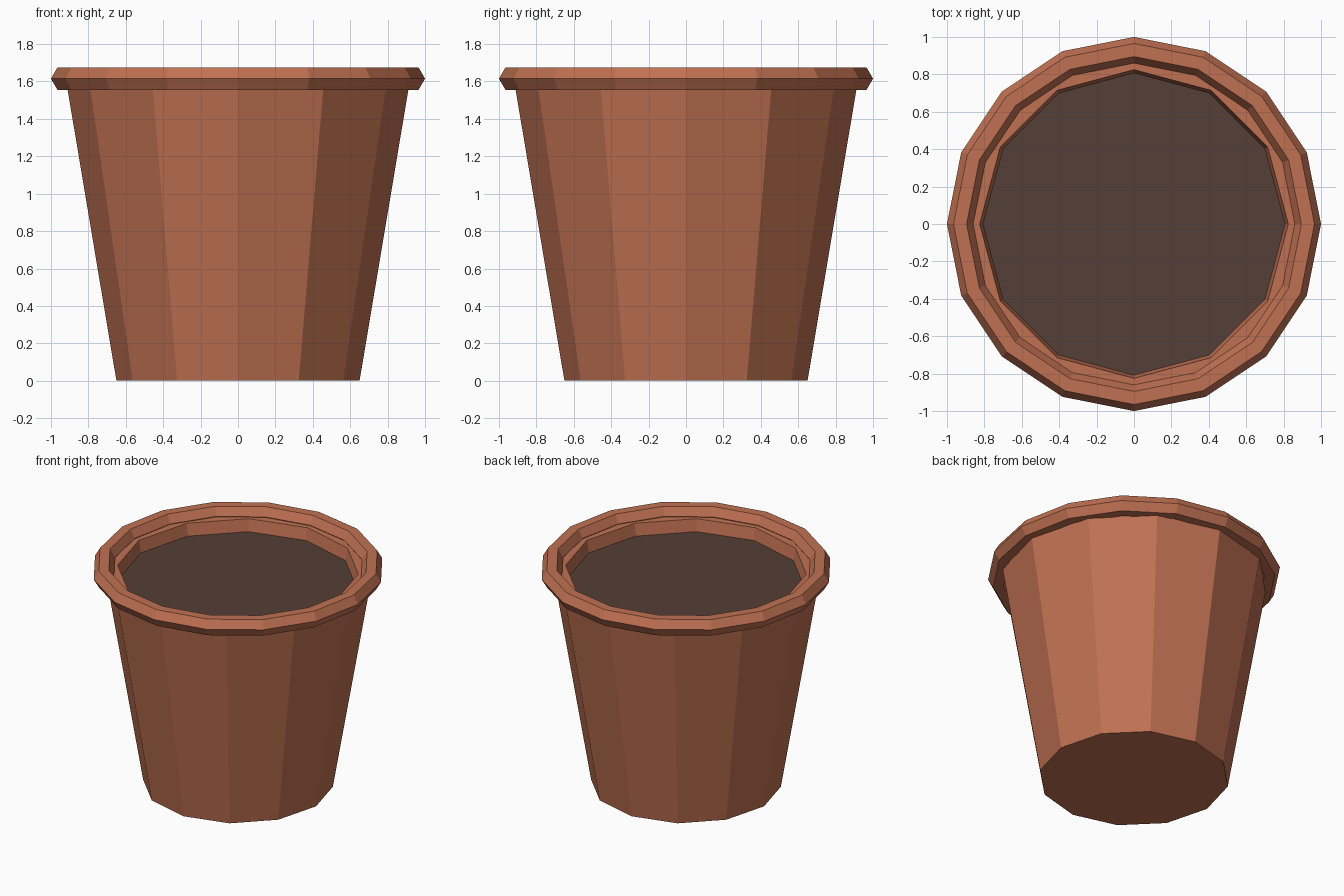
import bpy, bmesh
from math import cos, sin, pi

if "Cube" in bpy.data.objects:
    bpy.data.objects.remove(bpy.data.objects["Cube"])


def material(name, color):
    mat = bpy.data.materials.new(name)
    mat.diffuse_color = (*color, 1)
    mat.use_nodes = True
    mat.node_tree.nodes["Principled BSDF"].inputs["Base Color"].default_value = mat.diffuse_color
    return mat


def ring(bm, radius, z, sides):
    return [bm.verts.new((radius * cos(2 * pi * i / sides),
                          radius * sin(2 * pi * i / sides), z))
            for i in range(sides)]


def lathe(name, profile, sides, mat, closed=False, cap_start=False, cap_end=False):
    """Revolve (radius, z) points around the z axis with flat facets."""
    bm = bmesh.new()
    rings = [ring(bm, r, z, sides) for r, z in profile]
    pairs = list(zip(rings, rings[1:]))
    if closed:
        pairs.append((rings[-1], rings[0]))
    for a, b in pairs:
        for i in range(sides):
            j = (i + 1) % sides
            bm.faces.new((a[i], a[j], b[j], b[i]))
    if cap_start:
        bm.faces.new(rings[0][::-1])
    if cap_end:
        bm.faces.new(rings[-1])
    mesh = bpy.data.meshes.new(name)
    bm.to_mesh(mesh)
    bm.free()
    mesh.materials.append(mat)
    obj = bpy.data.objects.new(name, mesh)
    bpy.context.collection.objects.link(obj)
    return obj


terracotta = material("terracotta", (0.53, 0.165, 0.085))
earth = material("earth", (0.09, 0.05, 0.038))

SOIL_Z = 1.52

# Tapered twelve-sided pot with wall thickness, open down to the soil
lathe("pot_body", [(0.65, 0), (0.92, 1.61), (0.825, 1.61), (0.808, SOIL_Z)],
      12, terracotta, cap_start=True)

# Soil surface filling the pot
lathe("soil", [(0.808, SOIL_Z)], 12, earth, cap_end=True)

# Rim: hexagonal-section ring with sixteen segments
rim = [(0.93 + 0.07 * cos(k * pi / 3), 1.615 + 0.07 * sin(k * pi / 3)) for k in range(6)]
lathe("rim", rim, 16, terracotta, closed=True)
